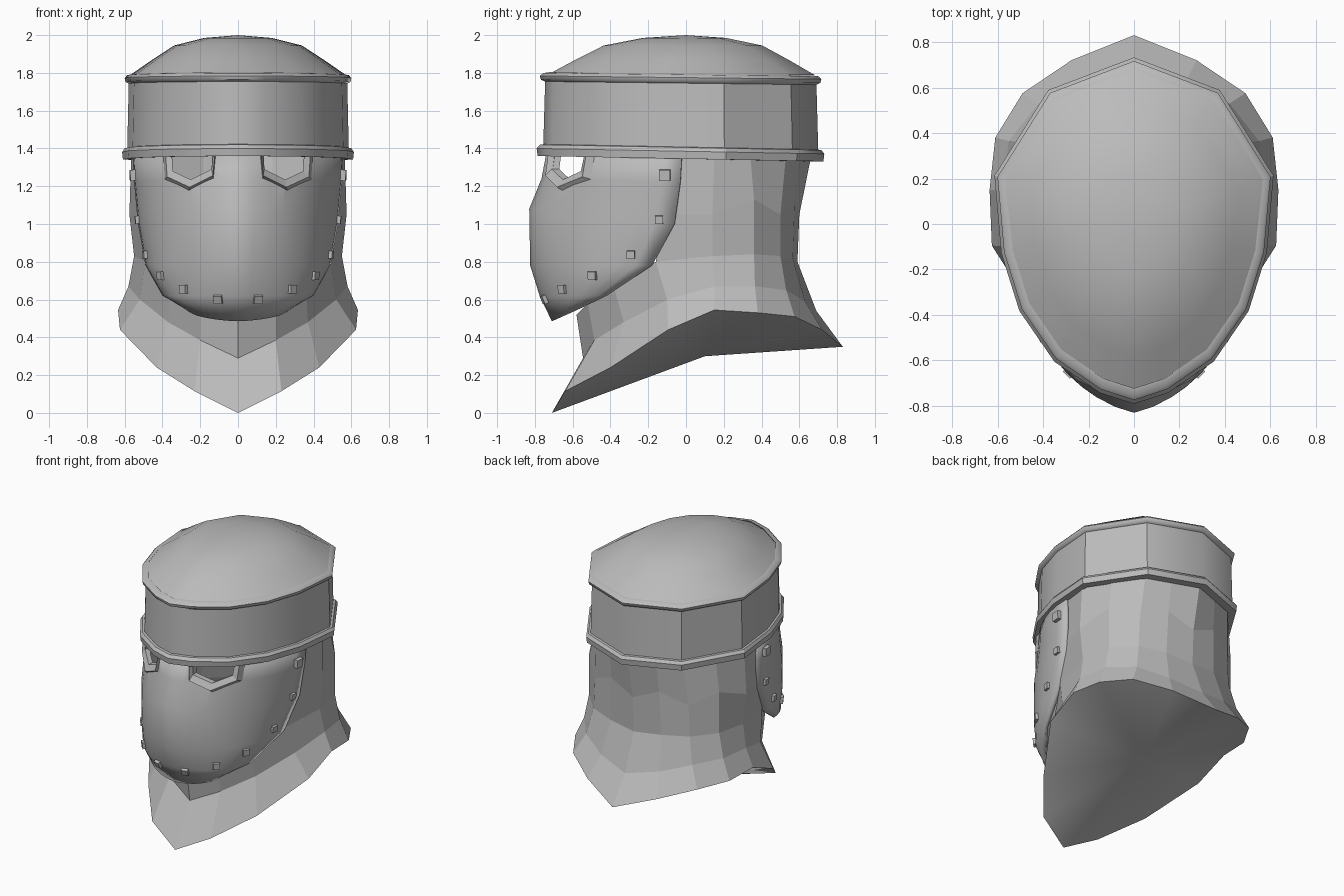
import bpy, bmesh, math
from mathutils import Vector
from mathutils.bvhtree import BVHTree

cube = bpy.data.objects.get("Cube")
if cube:
    bpy.data.objects.remove(cube)

steel = bpy.data.materials.new("steel grey")
steel.use_nodes = True
GREY = (0.5, 0.5, 0.5, 1)
steel.diffuse_color = GREY
steel.node_tree.nodes["Principled BSDF"].inputs["Base Color"].default_value = GREY


def finish(name, bm, smooth=None, mirror=True):
    """Turn a bmesh into a grey object, mirrored across x."""
    bm.normal_update()
    mid = Vector((0, 0, 1))
    if sum(f.normal.dot(f.calc_center_median() - mid) * f.calc_area() for f in bm.faces) < 0:
        bmesh.ops.reverse_faces(bm, faces=bm.faces[:])
    mesh = bpy.data.meshes.new(name)
    bm.to_mesh(mesh)
    bm.free()
    mesh.materials.append(steel)
    ob = bpy.data.objects.new(name, mesh)
    bpy.context.collection.objects.link(ob)
    if smooth:
        bpy.ops.object.select_all(action='DESELECT')
        ob.select_set(True)
        bpy.context.view_layer.objects.active = ob
        bpy.ops.object.shade_smooth_by_angle(angle=math.radians(smooth))
    if mirror:
        m = ob.modifiers.new("mirror", 'MIRROR')
        m.use_clip = True
        # mirror before any smoothing
        ob.modifiers.move(len(ob.modifiers) - 1, 0)
    return ob


def grid(name, rows, smooth=None, loop=False):
    """Skin rows of points; None leaves a gap, loop joins last row to first."""
    bm = bmesh.new()
    vs = [[p and bm.verts.new(p) for p in r] for r in rows]
    pairs = list(zip(vs, vs[1:])) + ([(vs[-1], vs[0])] if loop else [])
    for a, b in pairs:
        for i in range(len(a) - 1):
            quad = [a[i], a[i + 1], b[i + 1], b[i]]
            if all(quad):
                bm.faces.new(quad)
    bmesh.ops.remove_doubles(bm, verts=bm.verts[:], dist=0.0005)
    return finish(name, bm, smooth)


# Crown: half plan, swept through (outward offset, height) profiles
PLAN = [(0, -.745), (.14, -.7), (.33, -.57), (.475, -.36), (.55, -.12),
        (.578, .2), (.355, .555), (0, .69)]


def sweep(name, profile, smooth, loop=False, tilt=.012):
    rows = []
    for off, z in profile:
        s = 1 + off / .65
        rows.append([(x * s, y * s, z - tilt * y) for x, y in PLAN])
    return grid(name, rows, smooth, loop)


sweep("crown_band", [(.01, 1.38), (0, 1.77)], 30)
sweep("lower_rim", [(-.02, 1.345), (.035, 1.345), (.04, 1.385), (.025, 1.405), (-.005, 1.41)], 30, True, .02)
sweep("upper_rim", [(0, 1.745), (.02, 1.755), (.025, 1.775), (.01, 1.79), (-.02, 1.795)], 50, True)
sweep("dome", [(-.01, 1.79), (-.14, 1.87), (-.27, 1.945), (-.45, 1.985), (-.65, 2)], 60, tilt=0)

# Face plate: rows of (half width, edge y, edge z, centre y, centre z)
FACE = [(.56, -.02, 1.4, -.735, 1.4), (.55, -.03, 1.22, -.765, 1.24),
        (.53, -.06, 1.0, -.83, 1.08), (.49, -.18, .78, -.825, .78),
        (.4, -.42, .62, -.775, .62), (.27, -.565, .55, -.71, .485)]
rows = []
for w, ye, ze, yc, zc in FACE:
    row = []
    for i in range(11):
        a = math.radians(9 * i)
        t = .85 * math.cos(a) + .15 * (1 - math.sin(a))
        row.append((w * math.sin(a), ye + (yc - ye) * t, ze + (zc - ze) * t))
    rows.append(row)
plate = grid("face_plate", rows, 40)
tree = BVHTree.FromPolygons([v.co.copy() for v in plate.data.vertices],
                            [list(p.vertices) for p in plate.data.polygons])
solid = plate.modifiers.new("thickness", 'SOLIDIFY')
solid.thickness, solid.offset = .03, -1

# Eye openings with raised frames
OUTER = [(.115, 1.39), (.13, 1.24), (.26, 1.175), (.39, 1.235), (.4, 1.39)]
INNER = [(.13, 1.39), (.14, 1.29), (.25, 1.235), (.345, 1.28), (.355, 1.39)]


def on_face(x, z, lift):
    p, n, _, _ = tree.ray_cast(Vector((x, -2, z)), Vector((0, 1, 0)))
    return (x, p.y - lift, z)


crest = [((a + 2 * c) / 3, (b + 2 * d) / 3) for (a, b), (c, d) in zip(OUTER, INNER)]
crest = [((a + c) / 2, (b + d) / 2) for (a, b), (c, d) in zip(OUTER, crest)]
grid("eye_frame", [[on_face(x, z, -.005) for x, z in OUTER],
                   [on_face(x, z, .03) for x, z in crest],
                   [on_face(x, z, .005) for x, z in INNER],
                   [on_face(x, z, -.035) for x, z in INNER]])

bm = bmesh.new()
low = [bm.verts.new((x, -1, z + (.1 if z > 1.38 else 0))) for x, z in INNER]
face = bm.faces.new(low)
ext = bmesh.ops.extrude_face_region(bm, geom=[face])["geom"]
bmesh.ops.translate(bm, vec=(0, .8, 0), verts=[g for g in ext if isinstance(g, bmesh.types.BMVert)])
bmesh.ops.recalc_face_normals(bm, faces=bm.faces[:])
cutter = finish("eye_cutter", bm)
bmesh_fix = bmesh.new()
bmesh_fix.from_mesh(cutter.data)
bmesh.ops.recalc_face_normals(bmesh_fix, faces=bmesh_fix.faces[:])
bmesh_fix.to_mesh(cutter.data)
bmesh_fix.free()
cutter.hide_render = True
cutter.hide_viewport = True
cut = plate.modifiers.new("eye_holes", 'BOOLEAN')
cut.operation, cut.solver, cut.object = 'DIFFERENCE', 'EXACT', cutter

# Rivets along the plate edge
RIVETS = [(.52, -.11, 1.26, .058), (.505, -.14, 1.025, .042), (.46, -.285, .84, .042),
          (.38, -.475, .725, .045), (.26, -.62, .655, .045), (.1, -.73, .61, .045)]
bm = bmesh.new()
for x, y, z, size in RIVETS:
    p, n, _, _ = tree.find_nearest(Vector((x, y, z)))
    if n.dot(p - Vector((0, 0, 1))) < 0:
        n = -n
    turn = n.to_track_quat('Z', 'Y').to_matrix().to_4x4()
    made = bmesh.ops.create_cube(bm, size=size)["verts"]
    for v in made:
        v.co.z *= .9
        v.co = p + turn @ (v.co.copy())
finish("rivets", bm)

# Neck guard: rings from the flared hem up to the crown, front to back
HEM = [(0, -.71, 0), (.23, -.64, .115), (.43, -.4, .24), (.625, -.095, .44),
       (.635, .15, .545), (.61, .38, .53), (.49, .575, .51), (.275, .72, .44), (0, .83, .35)]
CREASE = [(0, -.545, .29), (.2, -.485, .385), (.37, -.33, .48), (.52, -.1, .6),
          (.58, .15, .67), (.55, .365, .67), (.42, .53, .65), (.23, .63, .59), (0, .69, .54)]
COLLAR = [(0, -.58, .52), (.2, -.52, .58), (.36, -.38, .66), (.49, -.16, .8),
          (.55, .14, .83), (.515, .36, .84), (.38, .5, .83), (.2, .565, .82), (0, .59, .8)]
gap = [None] * 3
NAPE = gap + [(.505, -.12, 1.05), (.575, .14, 1.05), (.515, .36, 1.13),
              (.37, .5, 1.05), (.19, .575, 1.13), (0, .6, 1.05)]
TOP = gap + [(.53, -.1, 1.37), (.565, .15, 1.37), (.47, .34, 1.37),
             (.345, .53, 1.37), (.18, .6, 1.37), (0, .665, 1.37)]
grid("neck_guard", [HEM, CREASE, COLLAR, NAPE, TOP])

# Closed underside
grid("underside", [HEM, [(0, .1, .3)] * len(HEM)], 60)
